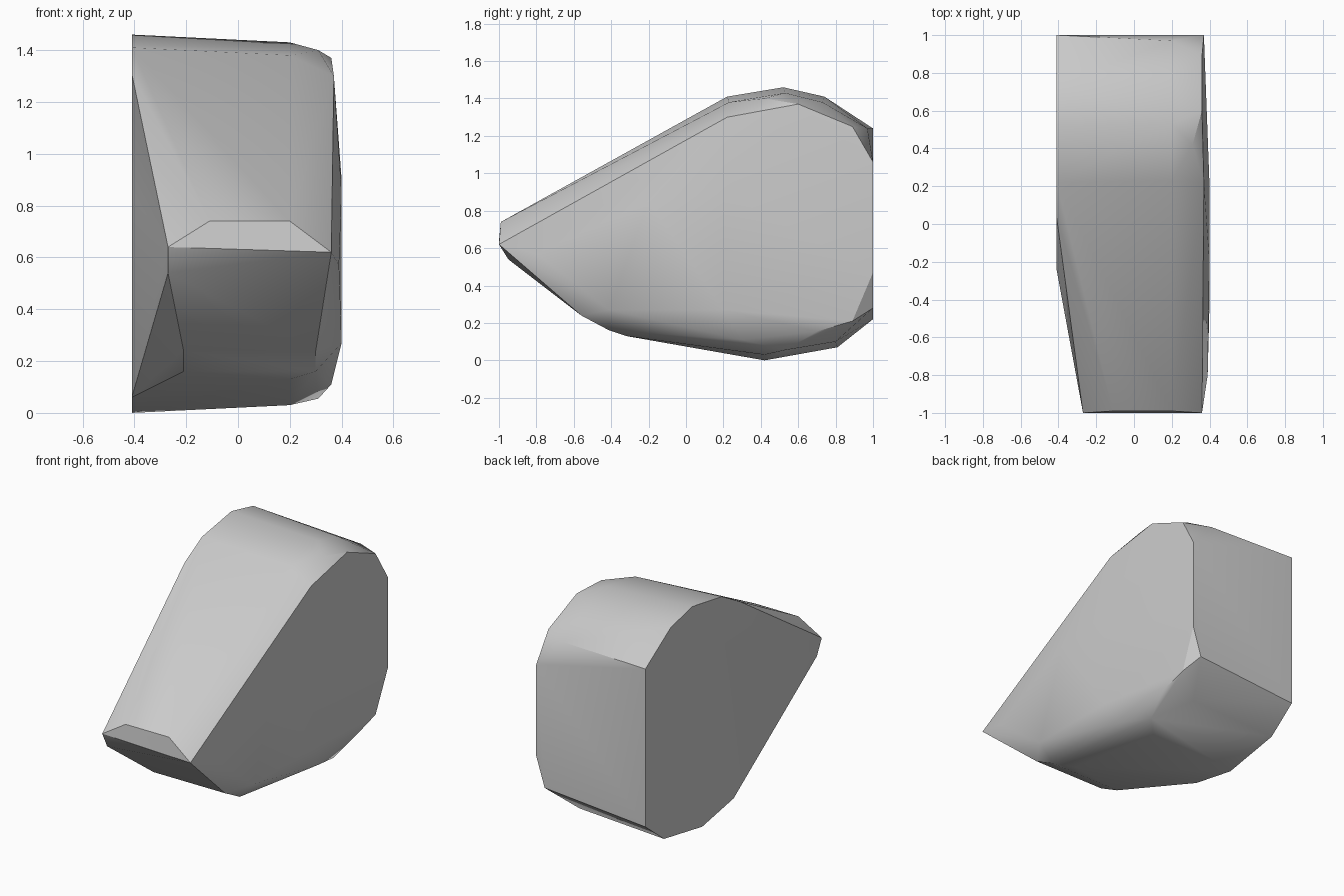
import bpy
import bmesh

cube = bpy.data.objects.get("Cube")
if cube:
    bpy.data.objects.remove(cube, do_unlink=True)


def make_material(name, value):
    material = bpy.data.materials.new(name)
    material.use_nodes = True
    colour = (value, value, value, 1)
    material.diffuse_color = colour
    shader = material.node_tree.nodes["Principled BSDF"]
    shader.inputs["Base Color"].default_value = colour
    return material


def section(x, profile):
    """Place a side profile of (y, z) points at one width."""
    return [(x, y, z) for y, z in profile]


def convex_solid(name, points, material):
    """Wrap one closed convex skin around all the section points."""
    mesh = bpy.data.meshes.new(name)
    bm = bmesh.new()
    for point in points:
        bm.verts.new(point)
    hull = bmesh.ops.convex_hull(bm, input=bm.verts[:])
    unused = {g for g in hull["geom_interior"] + hull["geom_unused"]
              if isinstance(g, bmesh.types.BMVert)}
    bmesh.ops.delete(bm, geom=list(unused), context="VERTS")
    bmesh.ops.recalc_face_normals(bm, faces=bm.faces[:])
    bm.to_mesh(mesh)
    bm.free()
    mesh.materials.append(material)
    solid = bpy.data.objects.new(name, mesh)
    bpy.context.collection.objects.link(solid)
    return solid


# Flat side, with the full height of the block
flat_side = section(-0.41, [
    (1, 0.22), (1, 1.24), (0.74, 1.41), (0.52, 1.46), (0.22, 1.41),
    (0.04, 1.31), (-0.24, 0.85), (0.1, 0.06), (0.42, 0), (0.81, 0.07)])

# Blunt nose: upper lip, corners and chin
nose = section(-0.11, [(-0.99, 0.74)]) + section(0.2, [(-0.99, 0.74)])
nose += section(-0.27, [(-1, 0.64), (-0.95, 0.54)])
nose += section(0.36, [(-1, 0.62)])
chin = section(-0.21, [(-0.56, 0.24), (-0.41, 0.16)])
chin += section(0.3, [(-0.56, 0.24), (-0.41, 0.16)])

# Start of the rounded shoulder
shoulder = section(0.2, [
    (0.97, 1.24), (0.73, 1.38), (0.53, 1.43), (0.23, 1.38),
    (-0.32, 0.13), (0.42, 0.03), (0.8, 0.1)])
shoulder += section(0.31, [(0.42, 1.4), (0.53, 0.055), (1, 0.28)])

# Rim around the bulging side
rim = section(0.36, [
    (0.6, 1.37), (0.89, 1.25), (0.7, 0.155), (0.89, 0.21), (0.3, 0.11)])
rim += section(0.37, [(1, 1.06), (1, 0.47), (0.22, 1.3)])

# Gently bulging side
bulge = section(0.4, [
    (-0.41, 0.27), (-0.2, 0.85), (0.2, 0.9), (0.2, 0.27)])
bulge += section(0.39, [(-0.8, 0.57)])

grey = make_material("plain grey", 0.6)
block = convex_solid(
    "wedge_block", flat_side + nose + chin + shoulder + rim + bulge, grey)

# Soft shading with crisp main edges
bpy.ops.object.select_all(action="DESELECT")
block.select_set(True)
bpy.context.view_layer.objects.active = block
bpy.ops.object.shade_smooth_by_angle(angle=0.52)
